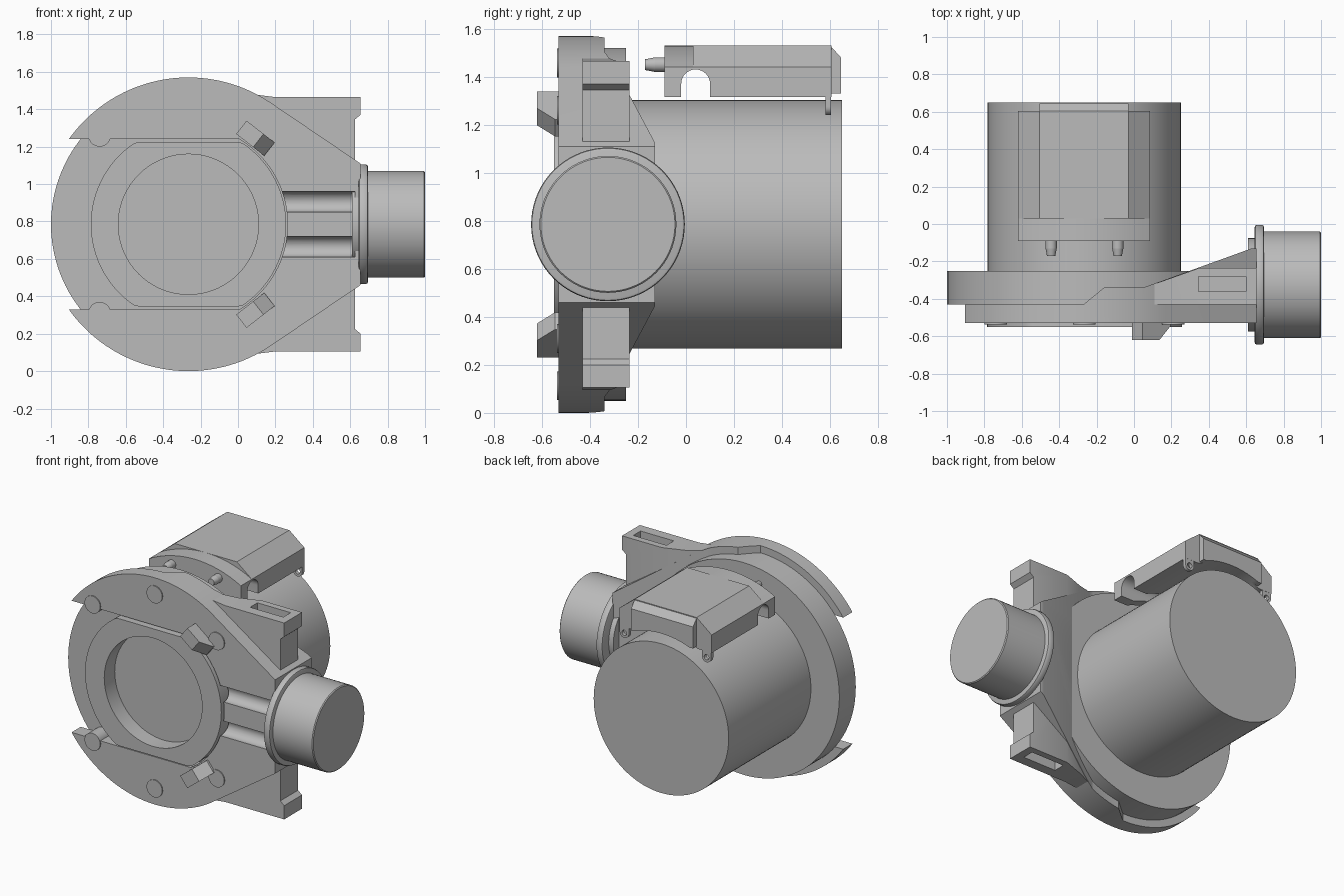
import bpy, bmesh
from math import cos, sin, radians, sqrt

cube = bpy.data.objects.get("Cube")
if cube:
    bpy.data.objects.remove(cube)

CX, CZ = -0.265, 0.785      # main axis, running along y
RY = -0.325                 # side port axis, running along x

grey = bpy.data.materials.new("plain grey")
grey.use_nodes = True
grey.diffuse_color = (0.5, 0.5, 0.5, 1)
grey.node_tree.nodes["Principled BSDF"].inputs["Base Color"].default_value = (0.5, 0.5, 0.5, 1)

PLACE = {
    "x": lambda u, v, t: (t, u, v),
    "y": lambda u, v, t: (u, t, v),
    "z": lambda u, v, t: (u, v, t),
}


def arc(r, a0, a1, n, cu=CX, cv=CZ):
    steps = [radians(a0 + (a1 - a0) * i / n) for i in range(n + 1)]
    return [(cu + r * cos(a), cv + r * sin(a)) for a in steps]


def prism(name, points, axis, a, b, taper=1.0):
    """Extrude a flat outline along an axis from a to b."""
    bm = bmesh.new()
    mu = sum(p[0] for p in points) / len(points)
    mv = sum(p[1] for p in points) / len(points)
    place = PLACE[axis]
    near = [bm.verts.new(place(u, v, a)) for u, v in points]
    far = [bm.verts.new(place(mu + (u - mu) * taper, mv + (v - mv) * taper, b))
           for u, v in points]
    bm.faces.new(near)
    bm.faces.new(far[::-1])
    for i in range(len(points)):
        j = (i + 1) % len(points)
        bm.faces.new((near[i], far[i], far[j], near[j]))
    bmesh.ops.recalc_face_normals(bm, faces=bm.faces)
    mesh = bpy.data.meshes.new(name)
    bm.to_mesh(mesh)
    bm.free()
    mesh.materials.append(grey)
    ob = bpy.data.objects.new(name, mesh)
    bpy.context.collection.objects.link(ob)
    return ob


def cyl(name, axis, r, u, v, a, b, n=72, taper=1.0):
    return prism(name, arc(r, 0, 360, n, u, v)[:-1], axis, a, b, taper)


def box(name, x0, x1, y0, y1, z0, z1):
    return prism(name, [(x0, y0), (x1, y0), (x1, y1), (x0, y1)], "z", z0, z1)


def apply(ob, mod):
    bpy.context.view_layer.objects.active = ob
    bpy.ops.object.modifier_apply(modifier=mod.name)


def boolean(ob, tool, mode="DIFFERENCE"):
    mod = ob.modifiers.new("cut", "BOOLEAN")
    mod.operation, mod.object, mod.solver = mode, tool, "EXACT"
    apply(ob, mod)
    bpy.data.objects.remove(tool)


def bevel(ob, width, segments=2):
    mod = ob.modifiers.new("bevel", "BEVEL")
    mod.width, mod.segments, mod.limit_method = width, segments, "ANGLE"
    mod.angle_limit = radians(50)
    apply(ob, mod)


def flip(points):
    return [(x, 2 * CZ - z) for x, z in points]


# Main barrel and rear disc
cyl("barrel", "y", 0.517, CX, CZ, -0.3, 0.65, 96)
cyl("rear_disc", "y", 0.735, CX, CZ, -0.43, -0.25, 96)

# Front collar with flattened top and bottom and a round recess
collar_outline = [(x, max(CZ - 0.44, min(CZ + 0.44, z))) for x, z in arc(0.522, 0, 360, 96)[:-1]]
flat = [p for i, p in enumerate(collar_outline)
        if abs(p[1] - CZ) < 0.4399 or abs(collar_outline[i - 1][1] - CZ) < 0.4399
        or abs(collar_outline[(i + 1) % 96][1] - CZ) < 0.4399]
collar = prism("front_collar", flat, "y", -0.55, -0.4)
boolean(collar, cyl("recess_cutter", "y", 0.375, CX, CZ, -0.6, -0.435))

# C-shaped bracket with an arm that thickens toward the side port
upper = arc(0.785, 144.5, 56, 40) + [(0.655, CZ + 0.325)]
inner = [(0.007, CZ - 0.455)] + arc(0.53, -58, 58, 40) + [(0.007, CZ + 0.455)]
bracket = prism("bracket", upper + flip(upper)[::-1] + inner, "y", -0.53, -0.05)
side_profile = [(-1.1, -0.7), (0.8, -0.7), (0.8, -0.13), (0.63, -0.13), (0.05, -0.34),
                (-0.16, -0.34), (-0.27, -0.43), (-1.1, -0.43)]
boolean(bracket, prism("bracket_envelope", side_profile, "z", -0.2, 1.8), "INTERSECT")
for s in (1, -1):
    boolean(bracket, cyl("groove_cutter", "x", 0.055, -0.52, CZ + s * 0.12, 0.15, 0.625, 32))

# Slotted mounting wings above and below the arm
wing_outline = [(0.05, CZ + 0.69), (0.12, CZ + 0.69), (0.2, CZ + 0.68), (0.655, CZ + 0.68),
                (0.655, CZ + 0.585), (0.625, CZ + 0.56), (0.625, CZ + 0.28),
                (0.3, CZ + 0.28), (0.05, CZ + 0.5)]
wing_profile = [(0, -0.43), (0.7, -0.43), (0.7, -0.235), (0.35, -0.235), (0.04, -0.345), (0, -0.345)]
for name, s in (("upper_wing", 1), ("lower_wing", -1)):
    wing = prism(name, wing_outline if s > 0 else flip(wing_outline), "y", -0.5, -0.1)
    boolean(wing, prism("wing_envelope", wing_profile, "z", -0.2, 1.8), "INTERSECT")
    z0, z1 = sorted((CZ + s * 0.6, CZ + s * 0.8))
    boolean(wing, box("slot_cutter", 0.345, 0.6, -0.36, -0.28, z0, z1))

# Round bolt heads on the bracket face
for angle in (45, 90, 135, 225, 270, 315):
    a = radians(angle)
    cyl("bolt_head", "y", 0.06, CX + 0.672 * cos(a), CZ + 0.672 * sin(a), -0.537, -0.42, 32)

# Wedge-shaped stops
wedge = [(-0.095, -0.52), (-0.095, -0.62), (0.02, -0.62), (0.095, -0.545), (0.095, -0.52)]
for name, s in (("upper_stop", 1), ("lower_stop", -1)):
    stop = prism(name, wedge, "z", -0.045, 0.045)
    stop.rotation_euler.y = s * radians(38)
    stop.location = (0.093, 0, CZ + s * 0.46)

# Side port: neck, rounded ring and cap
cyl("port_neck", "x", 0.25, RY, CZ, 0.61, 0.66)
bevel(cyl("port_ring", "x", 0.32, RY, CZ, 0.645, 0.695), 0.012)
bevel(cyl("port_cap", "x", 0.285, RY, CZ, 0.68, 1.0), 0.006, 1)

# Terminal cover: faceted lid, arched front section and rear apron
lid_outline = [(-0.62, 1.315), (-0.62, 1.44), (-0.505, 1.53), (-0.03, 1.53),
               (0.085, 1.44), (0.085, 1.315)]
lid = prism("cover_lid", lid_outline, "y", 0.03, 0.605)
R = 0.737
top_arc = [(CX - 0.0025 + x, 1.53 - R + sqrt(R * R - x * x))
           for x in [0.3525 * (i / 8 - 1) for i in range(17)]]
front = prism("cover_front", [(-0.62, 1.315)] + top_arc + [(0.085, 1.315)], "y", -0.09, 0.03)
apron = prism("cover_apron", [(0.6, 1.33), (0.6, 1.53), (0.645, 1.48), (0.645, 1.33)],
              "x", -0.505, -0.03)
notch = arc(0.06, 0, 180, 16, 0.04, 1.37) + [(-0.02, 1.2), (0.1, 1.2)]
for part in (lid, front, apron):
    boolean(part, cyl("arch_cutter", "y", 0.585, CX, CZ, -0.3, 0.9, 96))
for part in (lid, front):
    boolean(part, prism("notch_cutter", notch, "x", -0.8, 0.3))

# Cover ears with holes, and front locating pins
for s in (1, -1):
    x = CX + s * 0.315
    ear = prism("cover_ear", arc(0.035, 180, 360, 16, x, 1.275) + [(x + 0.035, 1.33), (x - 0.035, 1.33)],
                "y", 0.58, 0.604)
    boolean(ear, cyl("ear_hole_cutter", "y", 0.018, x, 1.275, 0.5, 0.7, 20))
    x = CX + s * 0.178
    cyl("pin_base", "y", 0.03, x, 1.45, -0.13, -0.08, 24)
    cyl("pin_tip", "y", 0.03, x, 1.45, -0.13, -0.17, 24, 0.75)

# Smooth rounded surfaces, keep edges sharp
bpy.ops.object.select_all(action="DESELECT")
for ob in bpy.context.collection.objects:
    if ob.type == "MESH":
        ob.select_set(True)
        bpy.context.view_layer.objects.active = ob
bpy.ops.object.shade_smooth_by_angle(angle=radians(30))
